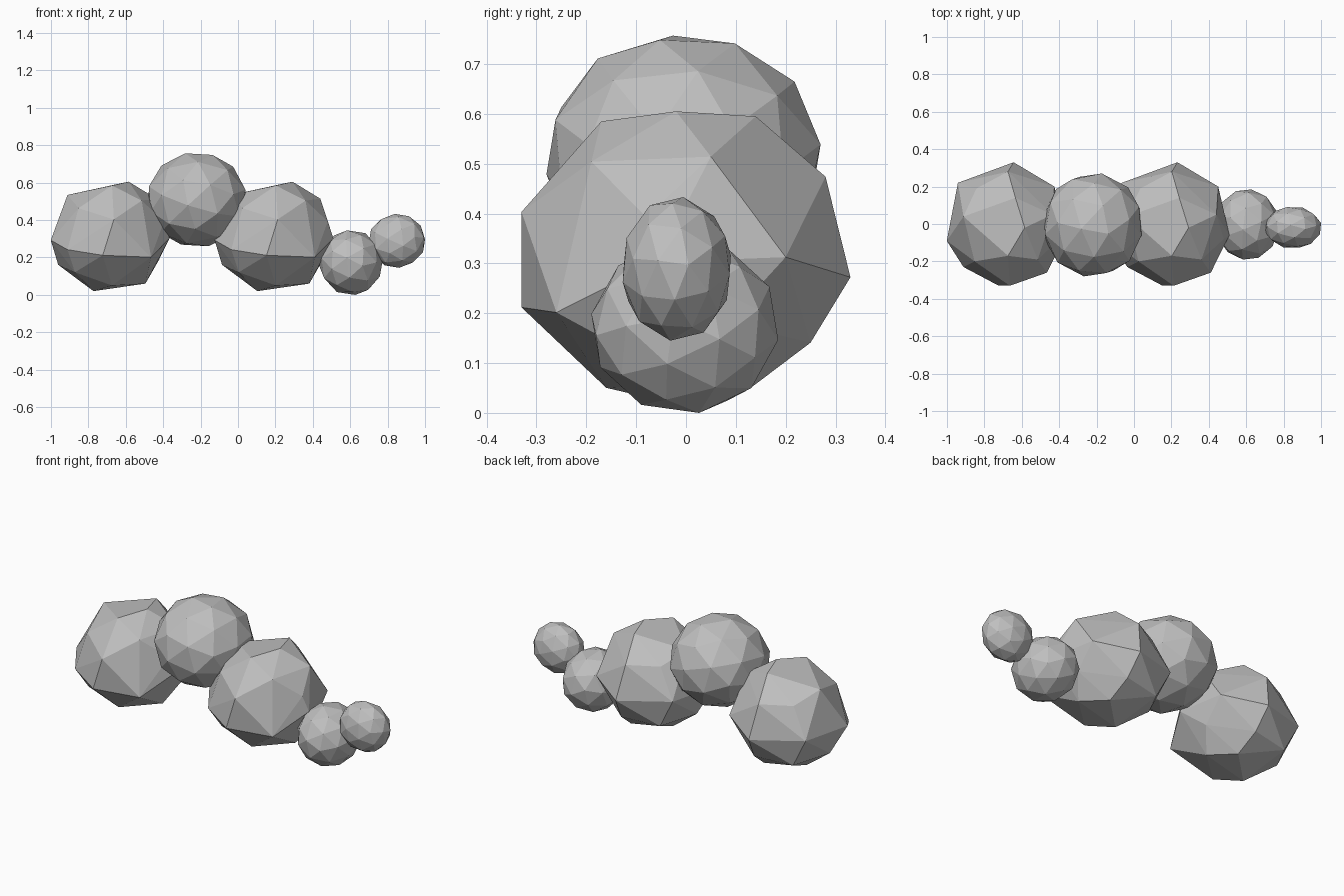
import bpy
import bmesh
from mathutils import Euler, Vector

old = bpy.data.objects.get("Cube")
if old:
    bpy.data.objects.remove(old, do_unlink=True)

grey = bpy.data.materials.new("soft_grey")
grey.use_nodes = True
shade = (0.52, 0.52, 0.52, 1.0)
grey.diffuse_color = shade
grey.node_tree.nodes["Principled BSDF"].inputs["Base Color"].default_value = shade

# Corner points of the large irregular boulder, in hundredths of a unit
BOULDER_CORNERS = """
29 -2 60, 24 14 59, 20 -17 58, 44 5 51, -4 4 53,
36 -19 50, 2 -20 46, 20 28 47, 3 19 47,
48 -8 39, 21 -33 40, 15 -33 21, 41 -26 20, -4 -23 24,
51 -6 30, 45 20 31, 23 33 27, -7 22 30, -13 -9 29,
-9 2 16, 25 25 14, 2 21 13, 45 8 18,
10 -3 2, 38 0 6, 27 13 5, 20 -16 5, 0 -16 12
"""


def fit(bm, low, high):
    """Stretch the mesh so that its bounds run from low to high."""
    for axis in range(3):
        values = [v.co[axis] for v in bm.verts]
        start, span = min(values), max(values) - min(values)
        for v in bm.verts:
            share = (v.co[axis] - start) / span
            v.co[axis] = low[axis] + share * (high[axis] - low[axis])


def finish(name, bm):
    """Turn the mesh into a flat-shaded grey object."""
    bmesh.ops.recalc_face_normals(bm, faces=bm.faces)
    mesh = bpy.data.meshes.new(name)
    bm.to_mesh(mesh)
    bm.free()
    mesh.materials.append(grey)
    bpy.context.collection.objects.link(bpy.data.objects.new(name, mesh))


def boulder(name, low, high):
    """Large lump: the hull around the corner points."""
    bm = bmesh.new()
    for corner in BOULDER_CORNERS.split(","):
        bm.verts.new(Vector([float(n) for n in corner.split()]))
    bmesh.ops.convex_hull(bm, input=list(bm.verts))
    loose = [v for v in bm.verts if not v.link_faces]
    bmesh.ops.delete(bm, geom=loose, context="VERTS")
    fit(bm, low, high)
    finish(name, bm)


def pebble(name, low, high, turn):
    """Smaller lump: a turned, stretched faceted ball."""
    bm = bmesh.new()
    bmesh.ops.create_icosphere(bm, subdivisions=2, radius=1)
    bmesh.ops.rotate(bm, verts=bm.verts, matrix=Euler(turn).to_matrix())
    fit(bm, low, high)
    finish(name, bm)


# Two matching large lumps
for name, shift in (("end_lump", -0.876), ("centre_lump", 0.0)):
    boulder(name, (-0.125 + shift, -0.33, 0.02), (0.51 + shift, 0.33, 0.605))

# Raised lump between them, then two lumps tapering to the side
pebble("raised_lump", (-0.48, -0.28, 0.26), (0.04, 0.27, 0.757), (0.3, 0.2, 0.5))
pebble("small_lump", (0.435, -0.19, 0.0), (0.775, 0.185, 0.345), (0.5, 0.3, 0.1))
pebble("tip_lump", (0.70, -0.127, 0.145), (1.0, 0.09, 0.433), (0.2, 0.4, 0.3))
